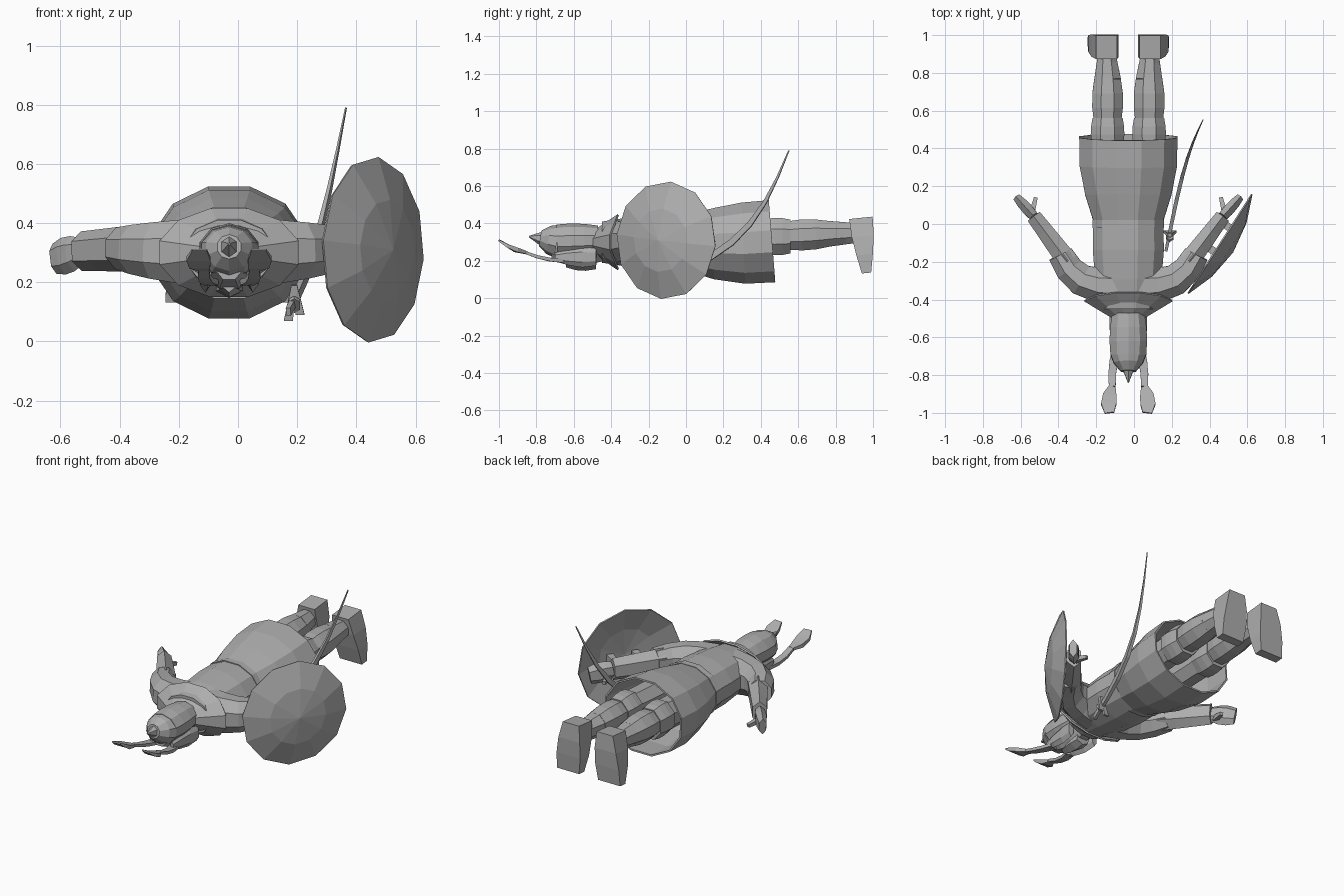
import bpy, bmesh, math
from mathutils import Vector

if "Cube" in bpy.data.objects:
    bpy.data.objects.remove(bpy.data.objects["Cube"], do_unlink=True)

shade = (.42, .42, .42, 1)
grey = bpy.data.materials.new("plain grey")
grey.use_nodes = True
grey.diffuse_color = shade
grey.node_tree.nodes["Principled BSDF"].inputs["Base Color"].default_value = shade

BODY_AXIS = -.03
UP = Vector((0, 0, 1))
SIDEWAYS = Vector((1, 0, 0))


def skin_rings(bm, rings):
    for lower, upper in zip(rings, rings[1:]):
        for i in range(len(lower)):
            bm.faces.new((lower[i - 1], lower[i], upper[i], upper[i - 1]))


def make_object(name, bm, thickness=0, paired=False):
    """All parts are placed relative to the body axis, so pairs mirror over it."""
    bmesh.ops.recalc_face_normals(bm, faces=bm.faces)
    mesh = bpy.data.meshes.new(name)
    bm.to_mesh(mesh)
    bm.free()
    mesh.materials.append(grey)
    part = bpy.data.objects.new(name, mesh)
    part.location.x = BODY_AXIS
    bpy.context.collection.objects.link(part)
    if paired:
        part.modifiers.new("other side", "MIRROR").use_axis[0] = True
    if thickness:
        part.modifiers.new("shell", "SOLIDIFY").thickness = thickness
    return part


def limb(name, start, end, size, end_size, swell=0, bend=(0, 0, 0), rings=4,
         sides=8, across=None, thickness=0, paired=False):
    """Tapered tube that swells and bends in the middle; open if it has a thickness."""
    start, end, bend = Vector(start), Vector(end), Vector(bend)
    size, end_size = Vector(size), Vector(end_size)

    def path(t):
        return start.lerp(end, t) + bend * math.sin(math.pi * t)

    bm = bmesh.new()
    loops = []
    for k in range(rings):
        t = k / (rings - 1)
        direction = (path(t + .01) - path(t - .01)).normalized()
        wide = across or direction.cross(UP).normalized()
        high = wide.cross(direction).normalized()
        radius = size.lerp(end_size, t) * (1 + swell * math.sin(math.pi * t))
        radius /= math.cos(math.pi / sides)
        loop = []
        for i in range(sides):
            angle = math.tau * (i + .5) / sides
            offset = wide * radius.x * math.cos(angle) + high * radius.y * math.sin(angle)
            loop.append(bm.verts.new(path(t) + offset))
        loops.append(loop)
    skin_rings(bm, loops)
    if not thickness:
        bm.faces.new(loops[0])
        bm.faces.new(loops[-1])
    return make_object(name, bm, thickness, paired)


def pair(name, *args, **options):
    return limb(name, *args, paired=True, **options)


# Torso, belt and open skirt
neck, waist, hem = (0, -.45, .3), (0, .02, .3), (0, .46, .305)
limb("torso", neck, waist, (.15, .11), (.185, .15), swell=.1, sides=12)
limb("belt", (0, -.02, .3), waist, (.19, .155), (.19, .155), rings=2, sides=12)
limb("skirt", (0, 0, .3), hem, (.18, .15), (.26, .22), swell=.12, bend=(0, 0, -.01),
     sides=12, thickness=.01)

# Collar draped over the shoulders
collar = limb("collar", (0, -.51, .3), (0, -.425, .3), (.08, .07), (.235, .15),
              rings=3, sides=12, thickness=.01)
for vertex in collar.data.vertices:
    vertex.co.y += abs(vertex.co.z - .3) * .4

# Head with helmet, spike, cheek guards and flat plumes
limb("head", (0, -.44, .27), (0, -.72, .27), (.06, .07), (.05, .06), swell=.5)
limb("helmet", (0, -.47, .31), (0, -.69, .305), (.085, .075), (.095, .085), swell=.1, sides=10)
limb("helmet_brow", (0, -.69, .305), (0, -.78, .32), (.095, .085), (.04, .04),
     swell=.15, rings=3, sides=10)
limb("helmet_spike", (0, -.78, .32), (0, -.84, .33), (.025, .03), (.003, .003),
     rings=2, sides=6)
limb("chin", (0, -.48, .19), (0, -.64, .2), (.04, .03), (.02, .03), swell=.4, sides=6)
pair("cheek_guards", (.085, -.48, .22), (.07, -.7, .22), (.015, .04), (.01, .02),
     swell=.5, sides=6)
flare = (.085, -.86, .245)
pair("plume_stems", (.06, -.66, .2), flare, (.025, .01), (.018, .008),
     bend=(.01, 0, -.01), sides=4)
pair("plume_tips", flare, (.1, -1, .31), (.018, .008), (.025, .004),
     swell=.9, bend=(.01, 0, -.01), sides=4)

# Arms swept back from the shoulders
shoulder, elbow, wrist = (.06, -.33, .3), (.36, -.16, .315), (.5, .04, .305)
pair("upper_arms", shoulder, elbow, (.1, .12), (.066, .07), bend=(.04, -.05, 0), rings=5)
pair("forearms", (.32, -.2, .315), wrist, (.055, .068), (.04, .058), sides=6)
pair("hands", wrist, (.59, .14, .28), (.025, .04), (.02, .045), swell=.3, sides=6)
pair("thumbs", (.51, .06, .27), (.49, .14, .26), (.015, .015), (.01, .01), rings=2, sides=4)

# Legs with knee cuffs and boots
pair("thighs", (.1, .1, .31), (.11, .46, .33), (.08, .09), (.08, .085), rings=2)
pair("knee_cuffs", (.11, .43, .33), (.11, .56, .33), (.085, .095), (.08, .09), swell=.08)
calf = (.11, .77, .345)
pair("calves", (.11, .54, .335), calf, (.072, .075), (.07, .068), swell=.16)
pair("ankles", calf, (.115, .94, .35), (.07, .068), (.04, .05), rings=3)
pair("feet", (.115, .935, .43), (.14, .965, .135), (.055, .063), (.075, .025),
     swell=.2, sides=4, across=SIDEWAYS)

# Curved sword with guard and hanging cords
limb("sword", (.2, -.14, .1), (.395, .55, .79), (.008, .014), (.002, .003),
     swell=.8, bend=(0, .09, -.1), rings=8, sides=4)
limb("sword_guard", (.22, -.07, .12), (.22, -.06, .13), (.02, .03), (.02, .03),
     rings=2, sides=6)
for name, x, z in (("short_cord", .24, .09), ("long_cord", .2, .07)):
    limb(name, (.22, -.06, .19), (x, -.04, z), (.01, .01), (.015, .006),
         rings=3, sides=4, across=SIDEWAYS)

# Domed round shield facing outward
hub = Vector((.488, -.107, .31))
outward = Vector((.84, -.54, 0)).normalized()
along = UP.cross(outward)
bm = bmesh.new()
rings = []
for radius, lift in ((.315, 0), (.17, .055)):
    ring = []
    for i in range(12):
        angle = math.tau * i / 12 + .1
        spoke = along * math.sin(angle) + UP * math.cos(angle)
        ring.append(bm.verts.new(hub + outward * lift + spoke * radius))
    rings.append(ring)
skin_rings(bm, rings)
crown = bm.verts.new(hub + outward * .08)
for i in range(12):
    bm.faces.new((rings[1][i - 1], rings[1][i], crown))
make_object("shield", bm, thickness=.008)

# Grips between shield and arm
for name, shift in (("front_grip", -.05), ("rear_grip", .1)):
    base = hub + along * shift + outward * .05
    limb(name, base, base - outward * .11, (.02, .03), (.02, .03), rings=2, sides=4)
